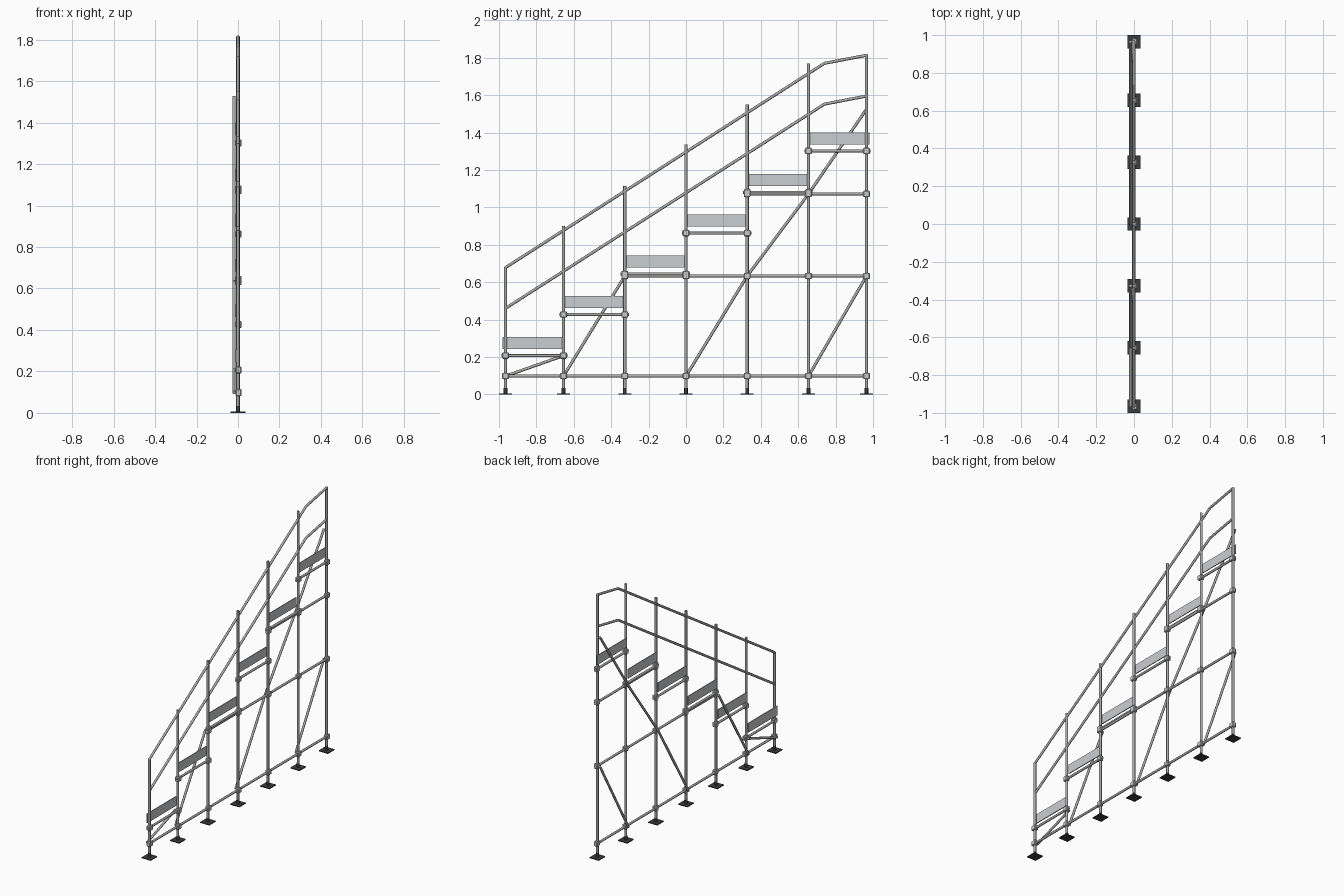
import bpy
from mathutils import Vector

if "Cube" in bpy.data.objects:
    bpy.data.objects.remove(bpy.data.objects["Cube"])


def material(name, rgb):
    m = bpy.data.materials.new(name)
    m.use_nodes = True
    m.diffuse_color = (*rgb, 1)
    m.node_tree.nodes["Principled BSDF"].inputs["Base Color"].default_value = (*rgb, 1)
    return m


STEEL = material("grey steel", (0.40, 0.40, 0.39))
CLAMP = material("light galvanised", (0.58, 0.60, 0.60))
BOARD = material("pale grey board", (0.60, 0.62, 0.64))
DARK = material("dark base", (0.045, 0.045, 0.045))


def tube(name, a, b, radius=0.008, mat=STEEL, x=0.0):
    """Round tube between two (y, z) points in the plane at x."""
    a, b = Vector((x, *a)), Vector((x, *b))
    bpy.ops.mesh.primitive_cylinder_add(vertices=16, radius=radius,
                                        depth=(b - a).length, location=(a + b) / 2)
    ob = bpy.context.object
    ob.name = name
    ob.rotation_euler = (b - a).to_track_quat("Z", "Y").to_euler()
    ob.data.materials.append(mat)
    bpy.ops.object.shade_smooth_by_angle()
    return ob


def box(name, centre, size, mat, bevel=0):
    bpy.ops.mesh.primitive_cube_add(size=1, location=centre)
    ob = bpy.context.object
    ob.name = name
    ob.scale = size
    bpy.ops.object.transform_apply(location=False, rotation=False, scale=True)
    ob.data.materials.append(mat)
    if bevel:
        mod = ob.modifiers.new("chamfer", "BEVEL")
        mod.width = bevel
        mod.segments = 1
    return ob


def clamp(y, z):
    box("coupler", (0.003, y, z), (0.028, 0.036, 0.034), CLAMP, 0.004)


POST_Y = [-0.965, -0.655, -0.327, 0, 0.327, 0.655, 0.965]
POST_TOP = [0.68, 0.90, 1.115, 1.335, 1.55, 1.77, 1.815]
STEP_Z = [0.207, 0.427, 0.644, 0.862, 1.08, 1.302]
BASE_Z, MID_Z, HIGH_Z = 0.098, 0.633, 1.072

# Posts on screw jacks with square base plates
for y, top in zip(POST_Y, POST_TOP):
    tube("post", (y, 0.03), (y, top), 0.0085)
    tube("jack_collar", (y, 0.004), (y, 0.034), 0.0095, DARK)
    box("base_plate", (0, y, 0.003), (0.07, 0.07, 0.006), DARK)

# Long horizontal ledgers, with couplers on each post they cross
for z, first in ((BASE_Z, 0), (MID_Z, 2), (HIGH_Z, 4)):
    tube("long_ledger", (POST_Y[first], z), (POST_Y[-1], z))
    for y in POST_Y[first:]:
        clamp(y, z)

# Step bearers and toe boards
for i, z in enumerate(STEP_Z):
    y0, y1 = POST_Y[i], POST_Y[i + 1]
    tube("step_bearer", (y0 - 0.022, z), (y1 + 0.022, z))
    for y in (y0, y1):
        clamp(y, z)
    b0 = y0 - 0.017 if i == 0 else y0 + 0.009
    b1 = y1 + 0.017 if i == len(STEP_Z) - 1 else y1 - 0.009
    box("toe_board", (-0.008, (b0 + b1) / 2, z + 0.067), (0.006, b1 - b0, 0.064), BOARD)

# Diagonal braces behind the posts
for a, b in (((POST_Y[0], BASE_Z), (POST_Y[1], STEP_Z[0])),
             ((POST_Y[1], BASE_Z), (POST_Y[2], MID_Z)),
             ((POST_Y[3], BASE_Z), (POST_Y[4], MID_Z)),
             ((POST_Y[4], MID_Z), (POST_Y[5], HIGH_Z)),
             ((POST_Y[5], HIGH_Z), (POST_Y[6], 1.525)),
             ((POST_Y[5], BASE_Z), (POST_Y[6], MID_Z))):
    tube("diagonal_brace", a, b, x=-0.019)

# Handrail and middle rail, bent near the top
for name, drop in (("handrail", 0), ("middle_rail", 0.218)):
    path = [(POST_Y[0], 0.678 - drop), (0.74, 1.77 - drop), (POST_Y[-1], 1.813 - drop)]
    for a, b in zip(path, path[1:]):
        tube(name, a, b)
    for y, z in path:
        bpy.ops.mesh.primitive_uv_sphere_add(segments=16, ring_count=8, radius=0.008,
                                             location=(0, y, z))
        joint = bpy.context.object
        joint.name = name + "_bend"
        joint.data.materials.append(STEEL)
        bpy.ops.object.shade_smooth()
